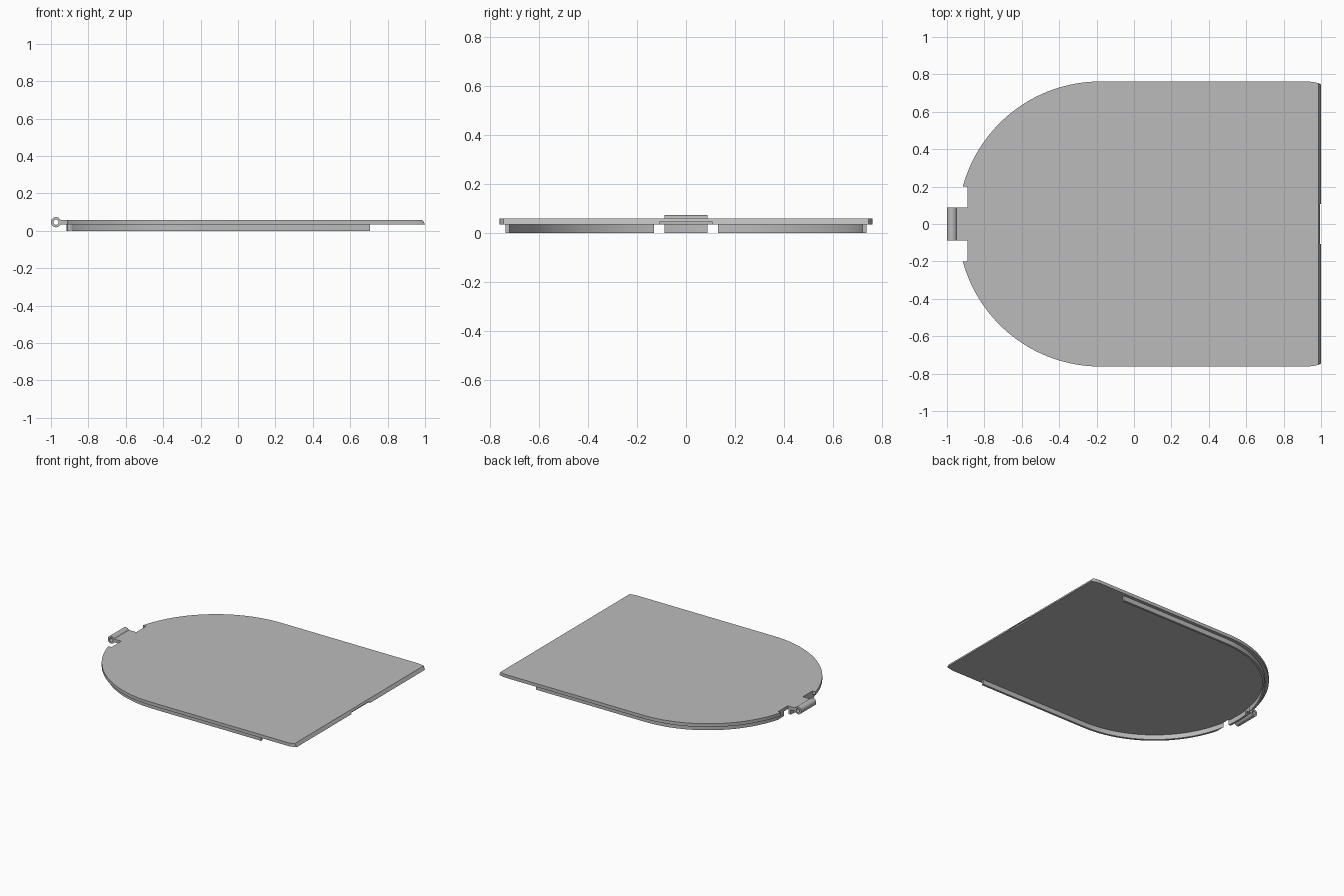
import bpy
from math import sin, cos, asin, acos, pi, tau

cube = bpy.data.objects.get("Cube")
if cube:
    bpy.data.objects.remove(cube, do_unlink=True)

grey = bpy.data.materials.new("plain grey")
grey.use_nodes = True
colour = (0.5, 0.5, 0.5, 1)
grey.diffuse_color = colour
grey.node_tree.nodes["Principled BSDF"].inputs["Base Color"].default_value = colour

CX = -0.18                       # centre of the rounded end
R_PLATE, R_OUT, R_IN = 0.762, 0.738, 0.722
NOTCH_X, NOTCH_Y, TAB_Y = -0.89, 0.2, 0.087
Z_LIP, Z_TOP = 0.035, 0.059
END_X = 1.0


def arc(radius, start, end, steps=40):
    angles = [start + (end - start) * i / steps for i in range(steps + 1)]
    return [(CX + radius * cos(a), radius * sin(a)) for a in angles]


def make(name, verts, faces):
    mesh = bpy.data.meshes.new(name)
    mesh.from_pydata(verts, [], faces)
    mesh.materials.append(grey)
    obj = bpy.data.objects.new(name, mesh)
    bpy.context.collection.objects.link(obj)
    return obj


def prism(name, outline, z0, z1):
    n = len(outline)
    verts = [(x, y, z) for z in (z0, z1) for x, y in outline]
    faces = [tuple(reversed(range(n))), tuple(range(n, 2 * n))]
    faces += [(i, (i + 1) % n, n + (i + 1) % n, n + i) for i in range(n)]
    return make(name, verts, faces)


def mirrored(points):
    return [(x, -y) for x, y in reversed(points)]


# Lid plate with hinge notches and tab
half = [(END_X, 0.746), (0.985, 0.753), (0.96, 0.759), (0.93, R_PLATE)]
half += arc(R_PLATE, pi / 2, pi - asin(NOTCH_Y / R_PLATE))
half += [(NOTCH_X, NOTCH_Y), (NOTCH_X, TAB_Y), (-0.952, TAB_Y)]
plate = prism("lid_plate", half + mirrored(half), Z_LIP, Z_TOP)

# Sloped closing edge
for v in plate.data.vertices:
    if v.co.x > 0.99 and v.co.z > Z_LIP + 0.01:
        v.co.x -= 0.014

# Finger slot under the closing edge
s = 0.108
cutter = prism("slot_cutter", [(0.986, -s), (1.1, -s), (1.1, s), (0.986, s)], 0, 0.045)
cutter.hide_render = True
cut = plate.modifiers.new("slot", "BOOLEAN")
cut.operation = "DIFFERENCE"
cut.object = cutter
bpy.context.view_layer.objects.active = plate
bpy.ops.object.modifier_apply(modifier=cut.name)
bpy.data.objects.remove(cutter, do_unlink=True)

# Rim walls under both sides
depth = CX - NOTCH_X
outer = [(0.705, R_OUT)] + arc(R_OUT, pi / 2, pi - acos(depth / R_OUT))
inner = [(0.705, R_IN)] + arc(R_IN, pi / 2, pi - acos(depth / R_IN))
wall = outer + inner[::-1]
parts = [plate,
         prism("left_rim", wall, 0, Z_LIP),
         prism("right_rim", mirrored(wall), 0, Z_LIP)]

# Short rim piece below the hinge tab
a, b = asin(TAB_Y / R_OUT), asin(TAB_Y / R_IN)
piece = arc(R_OUT, pi - a, pi + a, 10) + arc(R_IN, pi + b, pi - b, 10)
parts.append(prism("hinge_rim", piece, 0, Z_LIP))

# Hollow hinge barrel
N = 40
rings = [(0.027, -TAB_Y), (0.027, TAB_Y), (0.014, TAB_Y), (0.014, -TAB_Y)]
verts = [(-0.973 + r * cos(tau * i / N), y, 0.046 + r * sin(tau * i / N))
         for r, y in rings for i in range(N)]
faces = []
for k in range(4):
    p, q = k * N, (k + 1) % 4 * N
    faces += [(p + i, q + i, q + (i + 1) % N, p + (i + 1) % N) for i in range(N)]
parts.append(make("hinge_barrel", verts, faces))

# Smooth curved walls, crisp edges
bpy.ops.object.select_all(action="DESELECT")
for obj in parts:
    obj.select_set(True)
bpy.context.view_layer.objects.active = plate
bpy.ops.object.shade_smooth_by_angle(angle=pi / 6)
